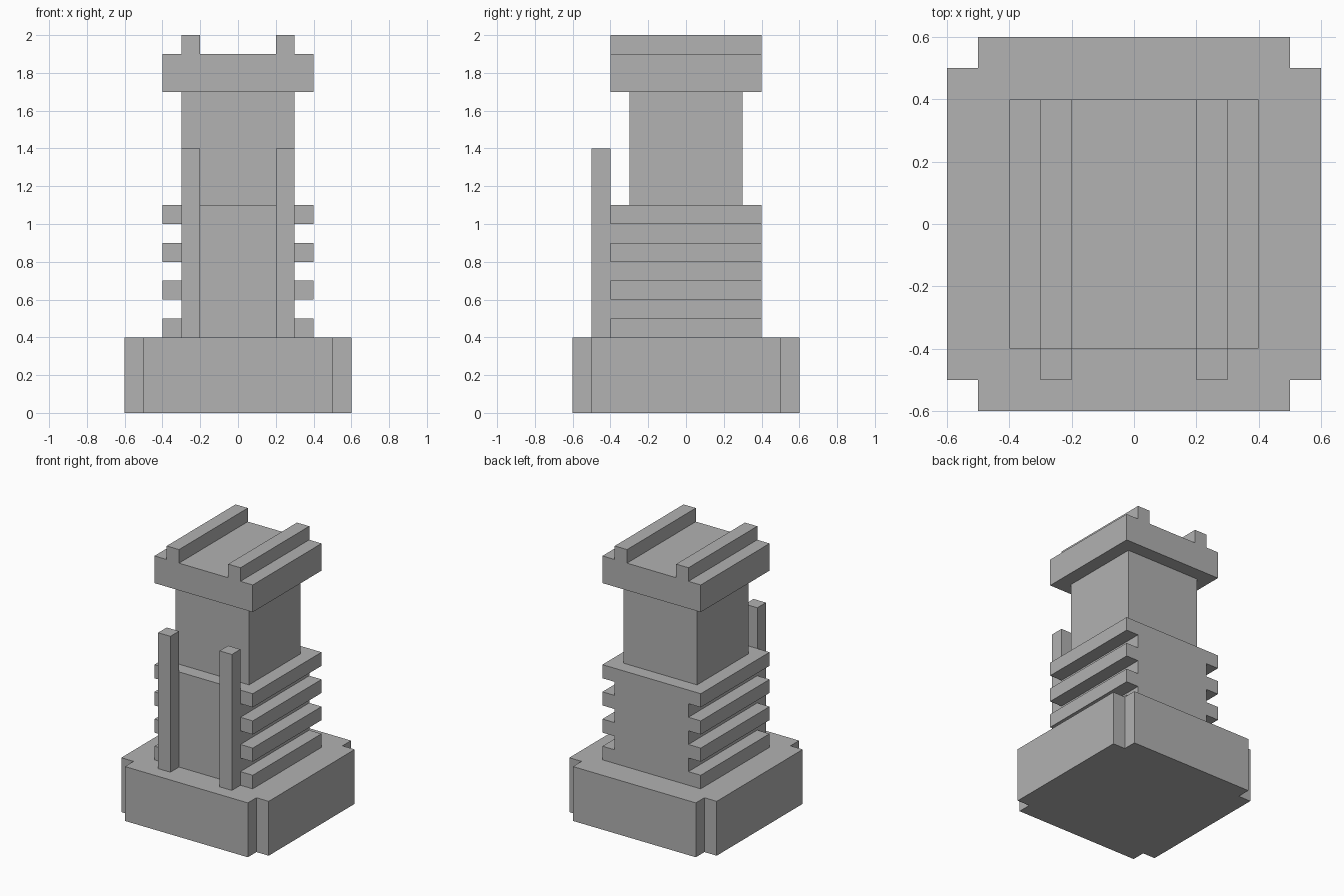
import bpy
import bmesh
from mathutils import Vector

cube = bpy.data.objects.get("Cube")
if cube:
    bpy.data.objects.remove(cube, do_unlink=True)

grey = bpy.data.materials.new("stone grey")
grey.use_nodes = True
colour = (0.445, 0.445, 0.445, 1)
grey.diffuse_color = colour
grey.node_tree.nodes["Principled BSDF"].inputs["Base Color"].default_value = colour


def prism(name, outline, travel):
    """Extrude a closed outline of 3D points along the travel vector."""
    bm = bmesh.new()
    face = bm.faces.new([bm.verts.new(p) for p in outline])
    grown = bmesh.ops.extrude_face_region(bm, geom=[face], use_keep_orig=True)
    moved = [v for v in grown["geom"] if isinstance(v, bmesh.types.BMVert)]
    bmesh.ops.translate(bm, verts=moved, vec=Vector(travel))
    bmesh.ops.recalc_face_normals(bm, faces=bm.faces)
    mesh = bpy.data.meshes.new(name)
    bm.to_mesh(mesh)
    bm.free()
    mesh.materials.append(grey)
    obj = bpy.data.objects.new(name, mesh)
    bpy.context.collection.objects.link(obj)
    return obj


def box(name, x, y, z):
    """Box from (min, max) ranges."""
    outline = [(x[0], y[0], z[0]), (x[1], y[0], z[0]),
               (x[1], y[1], z[0]), (x[0], y[1], z[0])]
    return prism(name, outline, (0, 0, z[1] - z[0]))


# Base block with a notch cut from each corner
quarter = [(0.6, 0.5), (0.5, 0.5), (0.5, 0.6)]
plan = []
for turn in range(4):
    plan += quarter
    quarter = [(-y, x) for x, y in quarter]
prism("notched_base", [(x, y, 0) for x, y in plan], (0, 0, 0.4))

# Lower body with four fins on each side, as one comb profile
right = []
for i in range(4):
    low = 0.4 + 0.2 * i
    if i:
        right.append((0.3, low))
    right += [(0.4, low), (0.4, low + 0.1)]
    if i < 3:
        right.append((0.3, low + 0.1))
comb = right + [(-x, z) for x, z in reversed(right)]
prism("finned_body", [(x, -0.4, z) for x, z in comb], (0, 0.8, 0))

# Upper column and cap
box("column", (-0.3, 0.3), (-0.3, 0.3), (1.1, 1.7))
box("cap", (-0.4, 0.4), (-0.4, 0.4), (1.7, 1.9))

# Paired front posts and top rails
for side, x in (("left", (0.2, 0.3)), ("right", (-0.3, -0.2))):
    box(side + "_front_post", x, (-0.5, -0.4), (0.4, 1.4))
    box(side + "_top_rail", x, (-0.4, 0.4), (1.9, 2.0))
